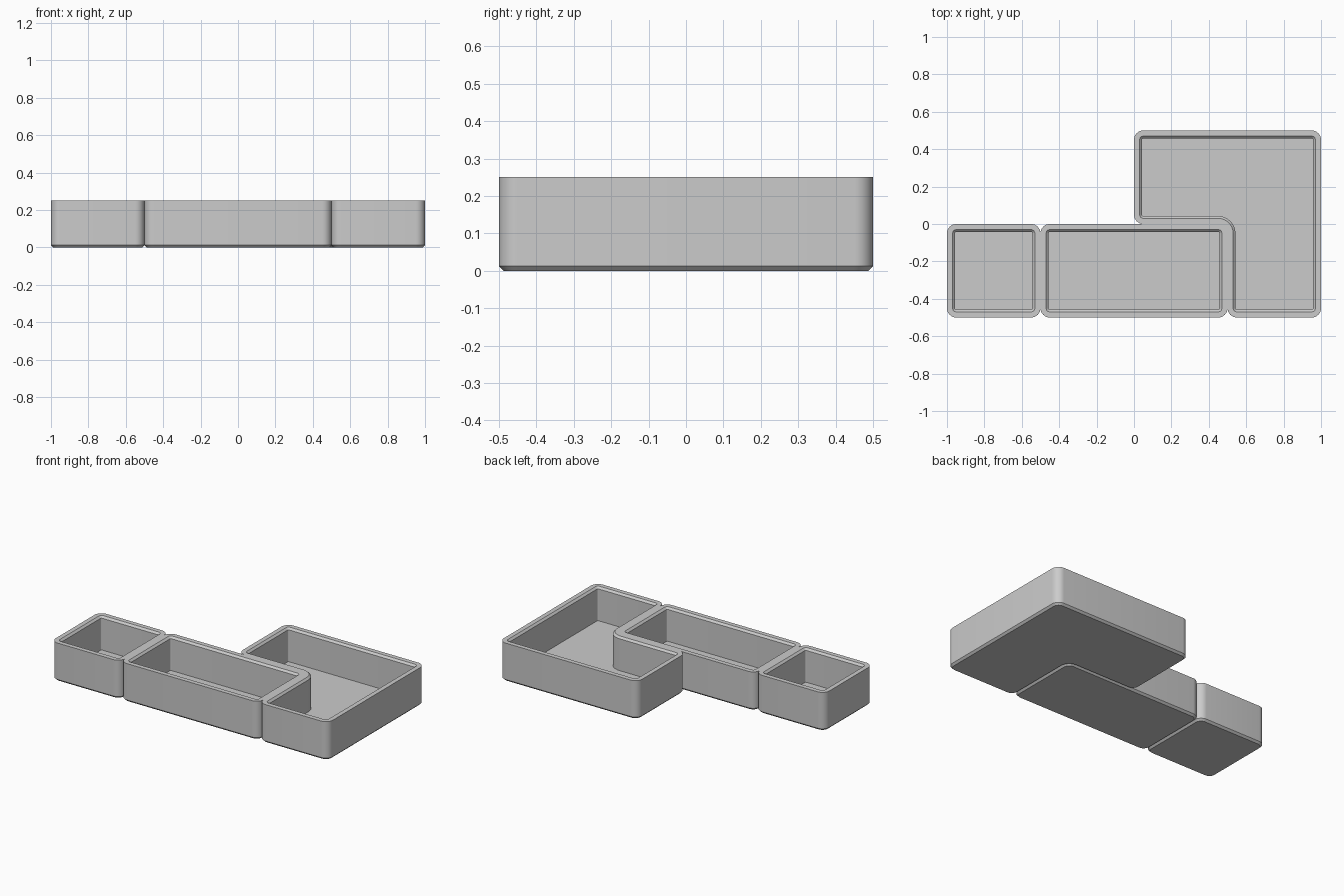
import bpy
import math
from mathutils import Vector

cube = bpy.data.objects.get("Cube")
if cube:
    bpy.data.objects.remove(cube, do_unlink=True)

RADIUS = 0.05     # outer corner rounding
HEIGHT = 0.25
CHAMFER = 0.0125
RIM = 0.03        # flat width of the rim
FLOOR = 0.03
STEPS = 8

grey = bpy.data.materials.new("grey plastic")
grey.use_nodes = True
colour = (0.6, 0.6, 0.6, 1)
grey.diffuse_color = colour
grey.node_tree.nodes["Principled BSDF"].inputs["Base Color"].default_value = colour


def ring(corners, inset, z):
    """Rounded outline of a counter-clockwise polygon, moved inward by inset."""
    points = []
    for i, corner in enumerate(corners):
        c = Vector(corner)
        d1 = (c - Vector(corners[i - 1])).normalized()
        d2 = (Vector(corners[(i + 1) % len(corners)]) - c).normalized()
        side = 1 if d1.cross(d2) > 0 else -1
        n1, n2 = Vector((-d1.y, d1.x)), Vector((-d2.y, d2.x))
        centre = c + side * RADIUS * (n1 + n2)
        for k in range(STEPS + 1):
            a = math.pi / 2 * k / STEPS
            p = centre - side * (RADIUS - side * inset) * (n1 * math.cos(a) + n2 * math.sin(a))
            points.append((p.x, p.y, z))
    return points


def tray(name, corners):
    """Open tray: chamfered foot, wall, rim with inner chamfer, floor."""
    profile = [(CHAMFER, 0), (0, CHAMFER), (0, HEIGHT), (RIM, HEIGHT),
               (RIM + CHAMFER, HEIGHT - CHAMFER), (RIM + CHAMFER, FLOOR)]
    verts = [p for inset, z in profile for p in ring(corners, inset, z)]
    n = len(corners) * (STEPS + 1)
    last = (len(profile) - 1) * n
    faces = [tuple(reversed(range(n))), tuple(range(last, last + n))]
    for level in range(0, last, n):
        for i in range(n):
            j = (i + 1) % n
            faces.append((level + i, level + j, level + n + j, level + n + i))
    mesh = bpy.data.meshes.new(name)
    mesh.from_pydata(verts, [], faces)
    mesh.materials.append(grey)
    obj = bpy.data.objects.new(name, mesh)
    bpy.context.collection.objects.link(obj)
    bpy.ops.object.select_all(action='DESELECT')
    obj.select_set(True)
    bpy.context.view_layer.objects.active = obj
    bpy.ops.object.shade_smooth_by_angle(angle=math.radians(30))


def rectangle(x0, x1, y0, y1):
    return [(x0, y0), (x1, y0), (x1, y1), (x0, y1)]


tray("small_square_tray", rectangle(-1, -0.5, -0.5, 0))
tray("long_tray", rectangle(-0.5, 0.5, -0.5, 0))
tray("corner_tray", [(0.5, -0.5), (1, -0.5), (1, 0.5), (0, 0.5), (0, 0), (0.5, 0)])
